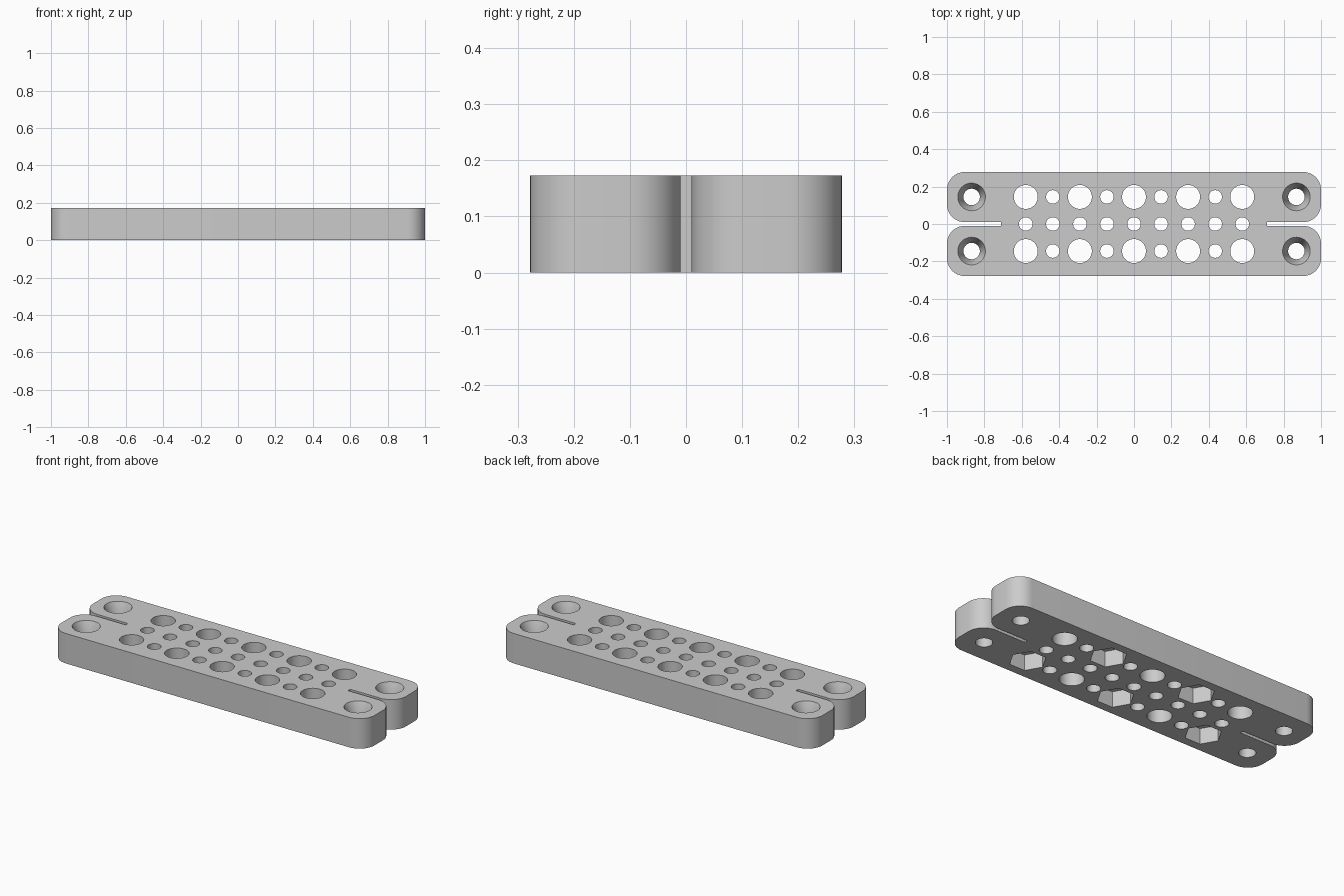
import bpy
import bmesh
from math import cos, sin, pi, radians

if "Cube" in bpy.data.objects:
    bpy.data.objects.remove(bpy.data.objects["Cube"], do_unlink=True)

PITCH = 0.1447
HEIGHT = 0.173
HALF_W, SLOT, SLOT_X = 0.278, 0.01, 0.71
CORNER = 0.095

grey = bpy.data.materials.new("plain grey")
grey.use_nodes = True
colour = (0.6, 0.6, 0.6, 1)
grey.diffuse_color = colour
grey.node_tree.nodes["Principled BSDF"].inputs["Base Color"].default_value = colour


def make_object(name, bm):
    bmesh.ops.recalc_face_normals(bm, faces=bm.faces)
    mesh = bpy.data.meshes.new(name)
    bm.to_mesh(mesh)
    bm.free()
    mesh.materials.append(grey)
    obj = bpy.data.objects.new(name, mesh)
    bpy.context.collection.objects.link(obj)
    return obj


def loft(bm, x, y, rings, sides):
    """Closed stack of regular polygons, each ring given as (radius, z)."""
    loops = [[bm.verts.new((x + r * cos(2 * pi * i / sides),
                            y + r * sin(2 * pi * i / sides), z))
              for i in range(sides)] for r, z in rings]
    for a, b in zip(loops, loops[1:]):
        for i in range(sides):
            j = (i + 1) % sides
            bm.faces.new((a[i], a[j], b[j], b[i]))
    bm.faces.new(loops[0])
    bm.faces.new(loops[-1])


def corner(cx, cy, start, steps=10):
    return [(cx + CORNER * cos(start + pi / 2 * i / steps),
             cy + CORNER * sin(start + pi / 2 * i / steps)) for i in range(steps + 1)]


# Plate outline: one rounded arm tip, mirrored to all four quarters
tip = ([(SLOT_X, SLOT)] + corner(1 - CORNER, SLOT + CORNER, -pi / 2)
       + corner(1 - CORNER, HALF_W - CORNER, 0))
right_half = [(x, -y) for x, y in reversed(tip)] + tip
outline = right_half + [(-x, -y) for x, y in right_half]
bm = bmesh.new()
base = bm.faces.new([bm.verts.new((x, y, 0)) for x, y in outline])
top = bmesh.ops.extrude_face_region(bm, geom=[base])["geom"]
bmesh.ops.translate(bm, vec=(0, 0, HEIGHT),
                    verts=[v for v in top if isinstance(v, bmesh.types.BMVert)])
plate = make_object("drilled_plate", bm)

# Hole grid: large and small bores, and countersunk screw holes
holes, pockets = bmesh.new(), bmesh.new()
LOW, HIGH = -0.05, HEIGHT + 0.05
for col in range(-4, 5):
    for row in (-1, 0, 1):
        large = row != 0 and col % 2 == 0
        radius = 0.064 if large else 0.036
        loft(holes, col * PITCH, row * PITCH, [(radius, LOW), (radius, HIGH)], 48)
        # Hexagonal nut pockets underneath, staggered between the two rows
        if large and (col % 4 == 0) == (row == -1):
            loft(pockets, col * PITCH, row * PITCH, [(0.097, LOW), (0.097, 0.09)], 6)
for sx in (-1, 1):
    for sy in (-1, 1):
        loft(holes, sx * 6 * PITCH, sy * PITCH,
             [(0.044, LOW), (0.044, 0.1), (0.074, HEIGHT), (0.074, HIGH)], 48)

for name, cutter_bm in (("hole_cutter", holes), ("pocket_cutter", pockets)):
    cutter = make_object(name, cutter_bm)
    cutter.hide_render = True
    cut = plate.modifiers.new(name, 'BOOLEAN')
    cut.operation = 'DIFFERENCE'
    cut.solver = 'EXACT'
    cut.object = cutter
    bpy.context.view_layer.objects.active = plate
    bpy.ops.object.modifier_apply(modifier=cut.name)
    bpy.data.objects.remove(cutter, do_unlink=True)

bpy.ops.object.select_all(action='DESELECT')
plate.select_set(True)
bpy.ops.object.shade_smooth_by_angle(angle=radians(30))
